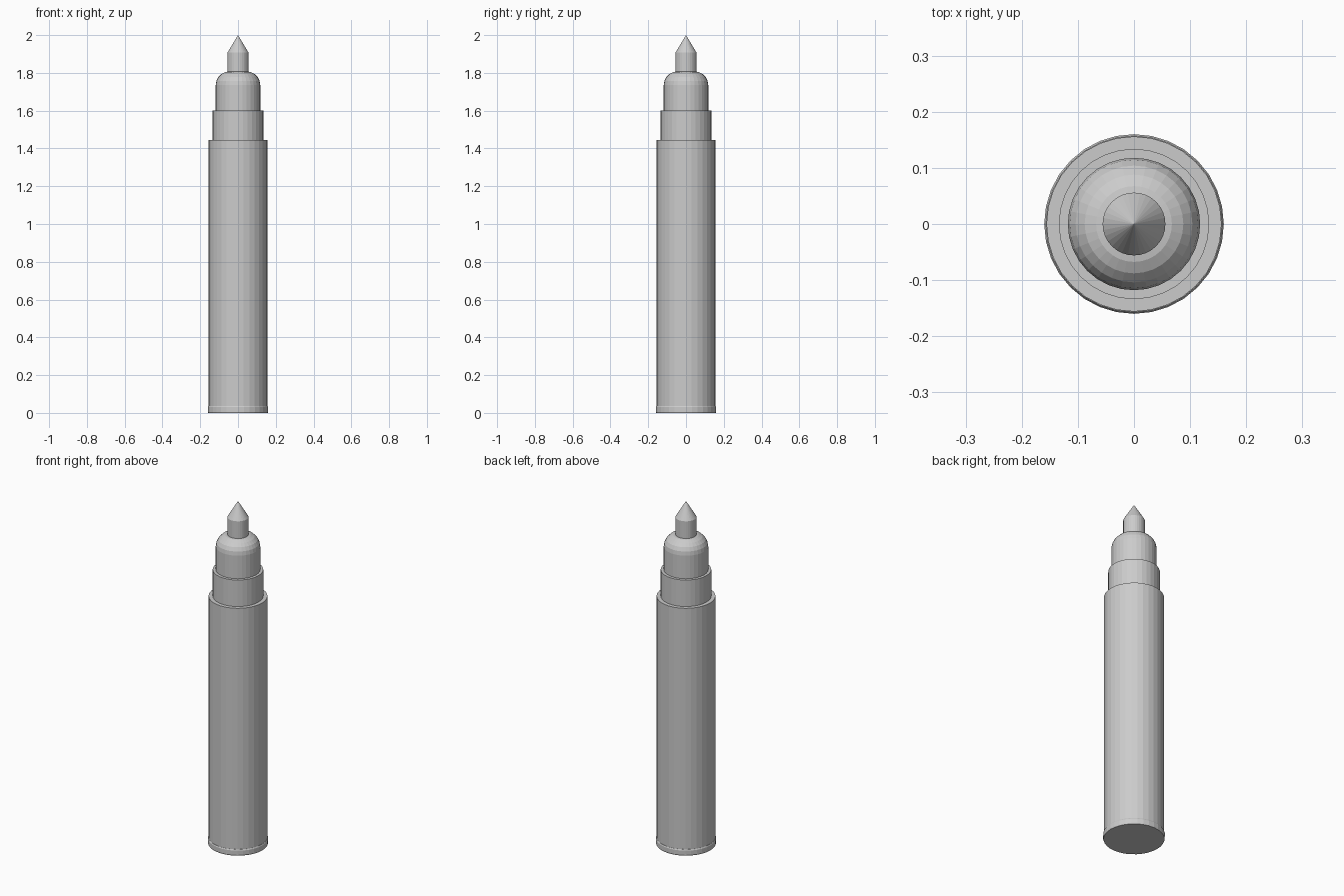
import bpy, bmesh, math

if "Cube" in bpy.data.objects:
    bpy.data.objects.remove(bpy.data.objects["Cube"])

SIDES = 32


def lathe(name, profile):
    """Closed solid of revolution from (radius, z) points, bottom to top."""
    bm = bmesh.new()
    rings = []
    for r, z in profile:
        if r == 0:
            rings.append([bm.verts.new((0, 0, z))])
        else:
            rings.append([bm.verts.new((r * math.cos(2 * math.pi * i / SIDES),
                                        r * math.sin(2 * math.pi * i / SIDES), z))
                          for i in range(SIDES)])
    for a, b in zip(rings, rings[1:]):
        for i in range(SIDES):
            j = (i + 1) % SIDES
            if len(b) == 1:
                bm.faces.new((a[i], a[j], b[0]))
            else:
                bm.faces.new((a[i], a[j], b[j], b[i]))
    bm.faces.new(rings[0][::-1])
    if len(rings[-1]) > 1:
        bm.faces.new(rings[-1])
    mesh = bpy.data.meshes.new(name)
    bm.to_mesh(mesh)
    bm.free()
    ob = bpy.data.objects.new(name, mesh)
    bpy.context.collection.objects.link(ob)
    return ob


# End plug with a softened rim
lathe("end_plug", [(0.158, 0), (0.16, 0.006), (0.16, 0.03), (0.157, 0.036)])

# Main barrel
lathe("barrel", [(0.156, 0.03), (0.156, 1.445)])

# Stepped collar where a cap would seat
lathe("collar", [(0.134, 1.44), (0.134, 1.6)])

# Tip holder with a rounded shoulder
shoulder = [(0.045 + 0.073 * math.cos(a), 1.735 + 0.073 * math.sin(a))
            for a in (math.pi / 2 * k / 5 for k in range(6))]
lathe("tip_holder", [(0.118, 1.595)] + shoulder)

# Pointed felt nib
lathe("nib", [(0.056, 1.79), (0.056, 1.907), (0, 2.0)])
